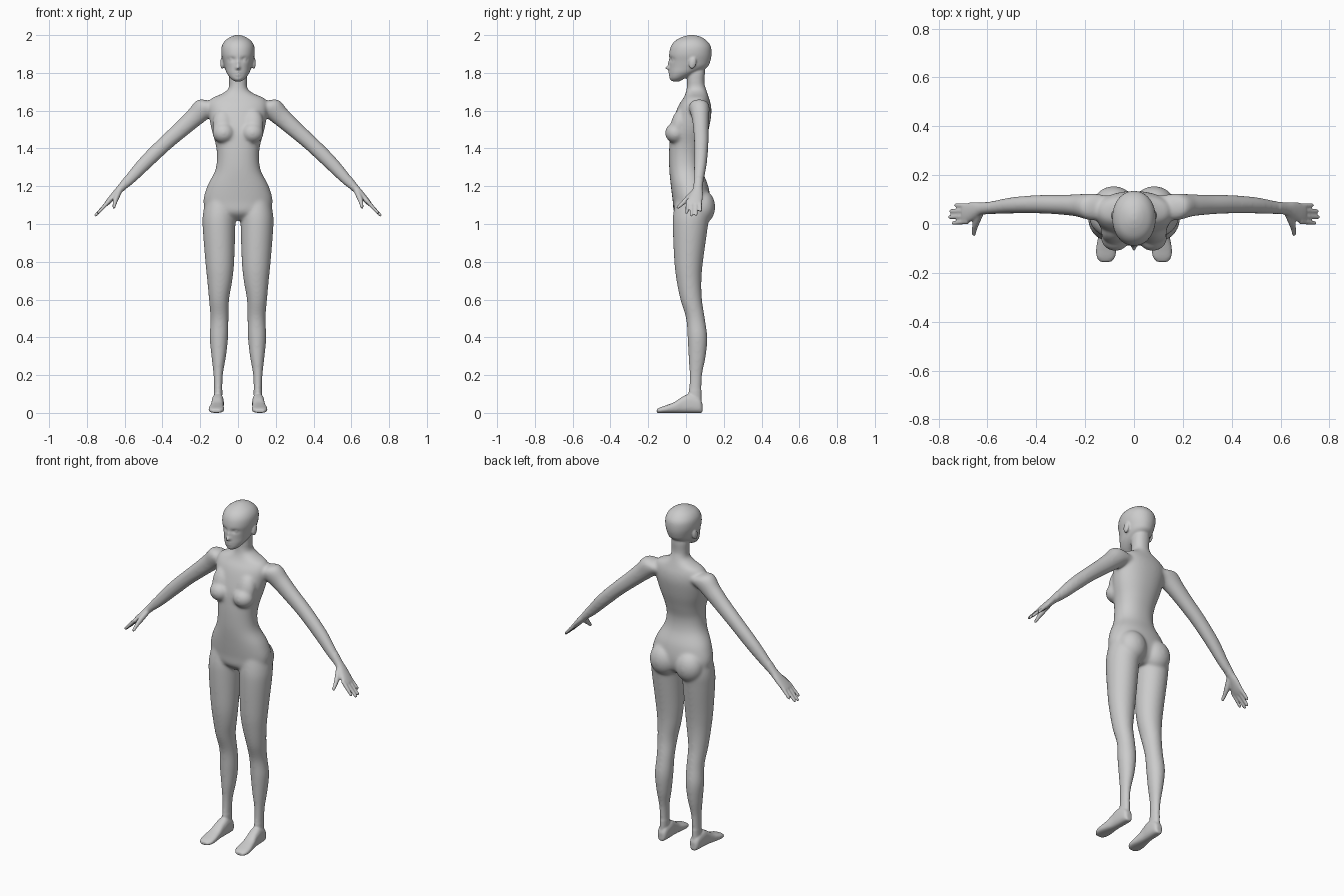
import bpy, bmesh, math
from mathutils import Vector, Matrix

bm = bmesh.new()
X, Y, Z = Vector((1, 0, 0)), Vector((0, 1, 0)), Vector((0, 0, 1))


def spline(rows, steps):
    """Catmull-Rom interpolation through rows of numbers."""
    out = []
    for i in range(len(rows) - 1):
        p0, p1 = rows[max(i - 1, 0)], rows[i]
        p2, p3 = rows[i + 1], rows[min(i + 2, len(rows) - 1)]
        for k in range(steps):
            t = k / steps
            out.append([0.5 * (2 * b + (c - a) * t + (2 * a - 5 * b + 4 * c - d) * t * t
                               + (3 * b - a - 3 * c + d) * t ** 3)
                        for a, b, c, d in zip(p0, p1, p2, p3)])
    return out + [list(rows[-1])]


def loft(rows, u=X, v=Y, n=32, steps=6, p=2.0, side=1):
    """Closed tube through rows of (x, y, z, radius_u, radius_v)."""
    rings, verts = [], []
    for x, y, z, a, b in spline(rows, steps):
        ring = []
        for k in range(n):
            t = 2 * math.pi * k / n
            c, s = math.cos(t), math.sin(t)
            co = (Vector((x, y, z)) + u * a * math.copysign(abs(c) ** (2 / p), c)
                  + v * b * math.copysign(abs(s) ** (2 / p), s))
            co.x *= side
            ring.append(bm.verts.new(co))
        rings.append(ring)
        verts += ring
    for r0, r1 in zip(rings, rings[1:]):
        for k in range(n):
            j = (k + 1) % n
            bm.faces.new((r0[k], r0[j], r1[j], r1[k]))
    bm.faces.new(rings[0][::-1])
    bm.faces.new(rings[-1])
    return verts


def ball(center, radii, tilt=0):
    m = Matrix.Translation(center) @ Matrix.Rotation(tilt, 4, 'X') @ Matrix.Diagonal((*radii, 1))
    bmesh.ops.create_uvsphere(bm, u_segments=32, v_segments=20, radius=1, matrix=m)


def upright(rows):
    """(z, half width, front y, back y) to loft rows centred on x = 0."""
    return [(0, (f + b) / 2, z, w, (b - f) / 2) for z, w, f, b in rows]


# Torso and neck
loft(upright([(1.02, .07, -.02, .08), (1.06, .16, -.062, .12), (1.12, .183, -.07, .13),
              (1.2, .163, -.08, .118), (1.28, .122, -.088, .088), (1.35, .111, -.09, .082),
              (1.42, .118, -.088, .098), (1.5, .14, -.08, .12), (1.58, .155, -.058, .134),
              (1.63, .158, -.038, .132), (1.665, .14, -.015, .122), (1.69, .085, -.003, .114),
              (1.715, .052, .003, .106), (1.75, .047, .006, .097), (1.8, .048, .005, .1),
              (1.84, .04, .01, .1)]), p=2.2, n=48)

# Head, with the face shaped by soft bumps
head = loft(upright([(1.755, .018, -.072, -.03), (1.772, .04, -.084, .0), (1.8, .06, -.087, .06),
                     (1.83, .071, -.087, .112), (1.86, .079, -.087, .128), (1.9, .088, -.089, .135),
                     (1.94, .086, -.08, .131), (1.97, .069, -.057, .11), (1.99, .04, -.02, .08),
                     (2.0, .012, .015, .045)]), n=96, steps=9, p=2.1)
bumps = [(0, 1.826, .011, .011, .023), (0, 1.85, .009, .018, .009),
         (.033, 1.872, .017, .01, -.012), (-.033, 1.872, .017, .01, -.012),
         (0, 1.803, .016, .004, .007), (0, 1.789, .014, .005, .007), (0, 1.766, .018, .01, .005)]
for vert in head:
    if vert.co.y < 0:
        x, z = vert.co.x, vert.co.z
        vert.co.y -= sum(a * math.exp(-((x - bx) / sx) ** 2 - ((z - bz) / sz) ** 2)
                         for bx, bz, sx, sz, a in bumps)

arm_u = Vector((.69, 0, .72))
for s in (1, -1):
    # Eyes, ears, breasts and buttocks
    ball((s * .033, -.063, 1.872), (.014, .013, .011))
    ball((s * .084, .035, 1.852), (.01, .019, .032), -.2)
    ball((s * .076, -.055, 1.482), (.06, .056, .055))
    ball((s * .08, -.035, 1.53), (.055, .045, .085), -.25)
    ball((s * .083, .085, 1.09), (.082, .07, .09))

    # Leg
    leg = [(1.15, .02, .165, -.05, .11), (1.06, .012, .185, -.067, .125), (.98, .014, .187, -.07, .115),
           (.8, .02, .173, -.062, .09), (.7, .03, .163, -.05, .082), (.6, .047, .154, -.03, .085),
           (.5, .05, .146, .0, .1), (.4, .052, .15, .008, .113), (.3, .063, .141, .013, .105),
           (.2, .08, .13, .018, .086), (.1, .083, .127, .013, .082), (.03, .084, .13, .0, .083)]
    loft([((i + o) / 2, (f + b) / 2, z, (o - i) / 2, (b - f) / 2) for z, i, o, f, b in leg], side=s)

    # Foot, from heel to toes: (y, x, height, half width)
    foot = [(.087, .106, .05, .016), (.07, .106, .08, .028), (.02, .107, .1, .032),
            (-.02, .109, .085, .032), (-.06, .112, .058, .036), (-.1, .114, .042, .041),
            (-.135, .115, .03, .038), (-.155, .116, .02, .022)]
    loft([(x, y, h / 2, w, h / 2) for y, x, h, w in foot], u=X, v=Z, p=2.6, side=s)

    # Arm and palm
    loft([(.1, .07, 1.62, .035, .045), (.17, .07, 1.617, .058, .055), (.23, .076, 1.565, .051, .046),
          (.3, .079, 1.502, .045, .041), (.387, .081, 1.425, .041, .038), (.49, .077, 1.325, .038, .034),
          (.57, .068, 1.24, .03, .028), (.62, .063, 1.19, .021, .025), (.65, .056, 1.158, .018, .034),
          (.68, .046, 1.125, .015, .041), (.7, .042, 1.104, .011, .038)], u=arm_u, p=2.1, side=s)

    # Fingers: (base y, tip y, tip x)
    for y0, y1, x1 in ((.074, .077, .735), (.053, .053, .755), (.031, .028, .758), (.01, .003, .745)):
        z1 = 1.8 - x1
        loft([(.68, y0, 1.124, .011, .011), ((.69 + x1) / 2, (y0 + y1) / 2, (1.113 + z1) / 2, .0095, .0095),
              (x1 - .005, y1, z1 + .005, .008, .008), (x1, y1, z1, .005, .005)],
             u=arm_u, n=14, steps=4, side=s)

    # Thumb
    loft([(.63, .045, 1.17, .016, .016), (.645, .01, 1.135, .015, .016), (.653, -.02, 1.108, .011, .011),
          (.656, -.04, 1.09, .009, .009), (.657, -.047, 1.084, .005, .005)],
         u=X, v=Vector((0, .7, -.7)), n=16, steps=4, side=s)

# Fuse everything into one skin
bmesh.ops.recalc_face_normals(bm, faces=bm.faces)
mesh = bpy.data.meshes.new("body")
bm.to_mesh(mesh)
bm.free()
body = bpy.data.objects.new("body", mesh)
bpy.context.collection.objects.link(body)
fuse = body.modifiers.new("fuse", 'REMESH')
fuse.mode, fuse.voxel_size = 'VOXEL', .0055
skin = bpy.data.meshes.new_from_object(body.evaluated_get(bpy.context.evaluated_depsgraph_get()))
body.modifiers.clear()
body.data = skin

# Blend the joins strongly on the body, lightly on face, hands and feet
group = body.vertex_groups.new(name="blend")
group.add([v.index for v in skin.vertices
           if .12 < v.co.z < 1.75 and abs(v.co.x) < .6], 1, 'REPLACE')
for name, reps, vg in (("blend", 30, "blend"), ("polish", 3, "")):
    mod = body.modifiers.new(name, 'SMOOTH')
    mod.factor, mod.iterations, mod.vertex_group = .5, reps, vg
for poly in skin.polygons:
    poly.use_smooth = True
